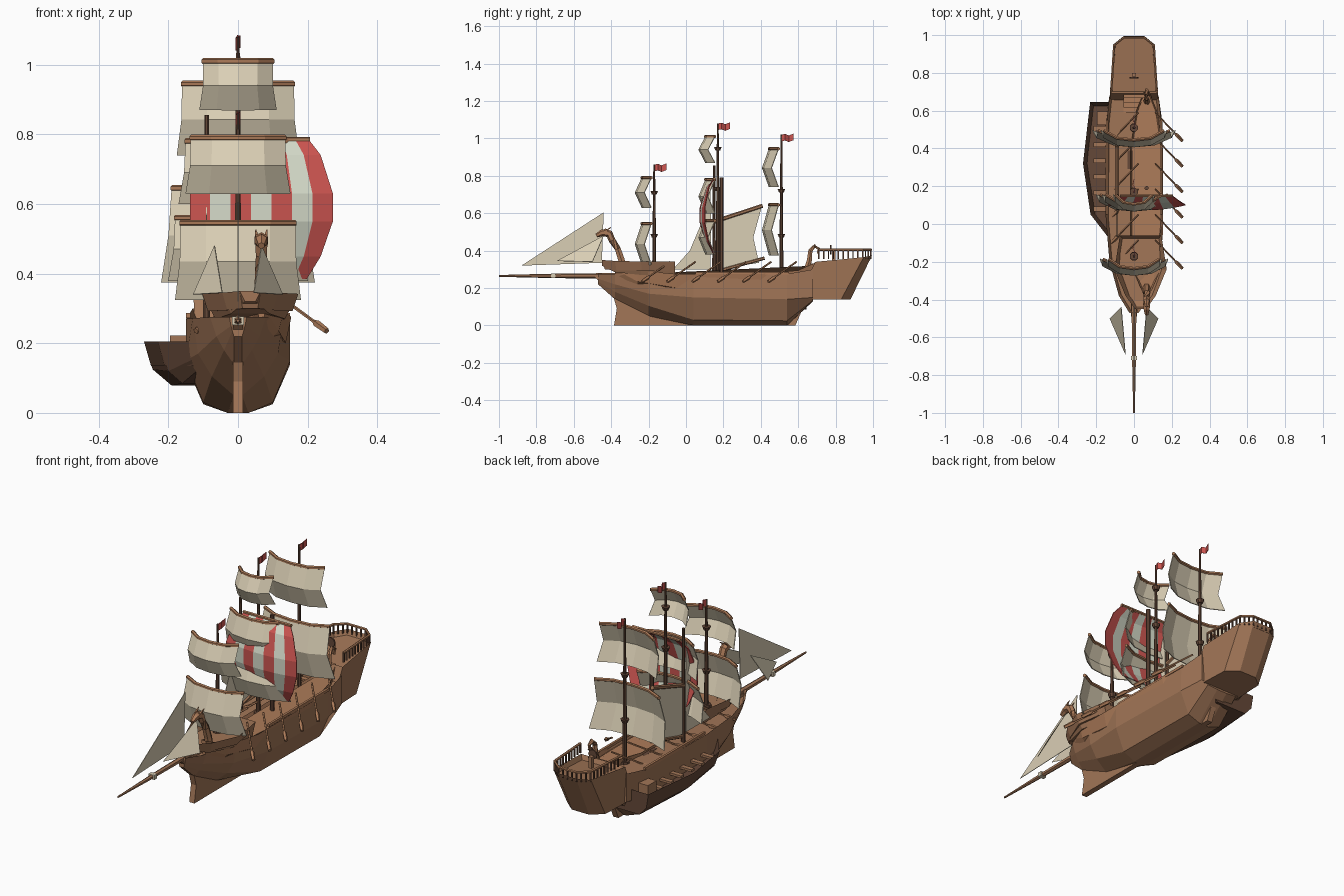
import bpy, bmesh, math
from mathutils import Vector as V

if "Cube" in bpy.data.objects:
    bpy.data.objects.remove(bpy.data.objects["Cube"])

def mat(name, c):
    m = bpy.data.materials.new(name)
    m.diffuse_color = (*c, 1)
    m.use_nodes = True
    m.node_tree.nodes["Principled BSDF"].inputs["Base Color"].default_value = m.diffuse_color
    return m

WOOD = mat("wood", (.36, .18, .095)); DARK = mat("dark_wood", (.13, .065, .04))
TRIM = mat("trim", (.42, .2, .1)); CREAM = mat("canvas", (.7, .62, .46))
RED = mat("red", (.6, .09, .08)); PALE = mat("pale", (.66, .7, .58))

def finish(name, bm, *mats, thick=0):
    bmesh.ops.recalc_face_normals(bm, faces=bm.faces)
    me = bpy.data.meshes.new(name)
    bm.to_mesh(me); bm.free()
    o = bpy.data.objects.new(name, me)
    bpy.context.collection.objects.link(o)
    for m in mats: me.materials.append(m)
    if thick:
        s = o.modifiers.new("thickness", 'SOLIDIFY'); s.thickness = thick; s.offset = 0
    return o

def grid(bm, rows, matfn=None):
    vs = [[bm.verts.new(p) for p in r] for r in rows]
    for i in range(len(rows) - 1):
        for j in range(len(rows[0]) - 1):
            f = bm.faces.new((vs[i][j], vs[i][j+1], vs[i+1][j+1], vs[i+1][j]))
            if matfn: f.material_index = matfn(i, j)
    return vs

def hollow(bm, face, rim, depth):
    # inset the top face and sink it to make bulwarks
    bmesh.ops.recalc_face_normals(bm, faces=bm.faces)
    bmesh.ops.inset_region(bm, faces=[face], thickness=rim, use_even_offset=True)
    for v in face.verts: v.co.z -= depth

def hull(name, stations, cx, rim, depth, m):
    # stations: (y, [(half width, z) from keel to rail])
    bm = bmesh.new()
    rows = [[(cx - w, y, z) for w, z in reversed(p)] + [(cx + w, y, z) for w, z in p] for y, p in stations]
    vs = grid(bm, rows)
    bm.faces.new(vs[0]); bm.faces.new(vs[-1])
    top = bm.faces.new([r[0] for r in vs] + [r[-1] for r in reversed(vs)])
    hollow(bm, top, rim, depth)
    return finish(name, bm, m)

def tube(name, pts, radii, m, n=6, closed=True):
    bm = bmesh.new(); rings = []
    pts = [V(p) for p in pts]
    if not isinstance(radii, (list, tuple)): radii = [radii] * len(pts)
    for i, p in enumerate(pts):
        d = (pts[min(i+1, len(pts)-1)] - pts[max(i-1, 0)]).normalized()
        a = d.cross(V((0, 0, 1)) if abs(d.z) < .9 else V((1, 0, 0))).normalized()
        b = d.cross(a)
        rings.append([p + radii[i] * (a * math.cos(t) + b * math.sin(t))
                      for t in [2 * math.pi * (k + .5) / n for k in range(n)]])
    vs = [[bm.verts.new(p) for p in r] for r in rings]
    for r, s in zip(vs, vs[1:]):
        for k in range(n): bm.faces.new((r[k], r[(k+1) % n], s[(k+1) % n], s[k]))
    bm.faces.new(vs[0]); bm.faces.new(vs[-1])
    return finish(name, bm, m)

def box(name, c, s, m):
    bm = bmesh.new()
    bmesh.ops.create_cube(bm, size=1)
    for v in bm.verts: v.co = V(c) + V((v.co.x * s[0], v.co.y * s[1], v.co.z * s[2]))
    return finish(name, bm, m)

def sheet(name, pts, m, thick=.003):
    bm = bmesh.new()
    bm.faces.new([bm.verts.new(p) for p in pts])
    return finish(name, bm, m, thick=thick)

# main hull and keel
hull("main_hull", [
    (-.47, [(.012, .22), (.016, .235), (.02, .25), (.025, .275)]),
    (-.38, [(.012, .14), (.04, .18), (.062, .22), (.08, .275)]),
    (-.2, [(.012, .05), (.075, .105), (.115, .17), (.13, .272)]),
    (.04, [(.03, 0), (.1, .03), (.15, .15), (.15, .27)]),
    (.54, [(.03, 0), (.1, .025), (.15, .14), (.145, .275)]),
    (.68, [(.03, .13), (.09, .135), (.13, .15), (.13, .3)])], 0, .014, .03, WOOD)
sheet("keel", [(0, y, z) for y, z in [(-.49, .26), (-.39, .16), (-.37, .09), (-.385, 0), (.585, 0),
      (.65, .15), (0, .15), (-.3, .26)]], WOOD, .03)

# stern castle with rail
bm = bmesh.new()
low = [(.12, .6, .14), (.11, .83, .14), (.05, .88, .14)]
high = [(.128, .69, .34), (.11, .95, .365), (.055, .995, .375)]
lo, hi = [[bm.verts.new(p) for p in r + [(-x, y, z) for x, y, z in reversed(r)]] for r in (low, high)]
for k in range(6): bm.faces.new((lo[k], lo[(k+1) % 6], hi[(k+1) % 6], hi[k]))
bm.faces.new(lo)
hollow(bm, bm.faces.new(hi), .012, .025)
finish("stern_castle", bm, WOOD)
rail = [V((.12, .71, .405)), V((.105, .945, .405)), V((.053, .988, .405))]
rail += [V((-p.x, p.y, p.z)) for p in reversed(rail)]
tube("stern_rail", rail, .007, TRIM)
for a, b in zip(rail, rail[1:]):
    n = max(3, round((b - a).length / .026))
    for k in range(n):
        p = a.lerp(b, k / n)
        tube("baluster", [p - V((0, 0, .05)), p], .005, DARK, 4)

# stern stairs and steering wheel
for k in range(4):
    box("stair", (0, .68 - k * .025, .32 - k * .02), (.11, .028, .02), TRIM)
box("wheel_post", (0, .79, .37), (.02, .02, .06), WOOD)
bm = bmesh.new()
bmesh.ops.create_circle(bm, radius=.025, segments=8, cap_ends=True)
for v in bm.verts: v.co = V((v.co.x, .775, .405 + v.co.y))
finish("steering_wheel", bm, DARK, thick=.008)

# forecastle
hull("forecastle", [
    (-.45, [(.015, .32), (.03, .35)]),
    (-.38, [(.055, .285), (.08, .345)]),
    (-.24, [(.1, .27), (.138, .342)]),
    (-.06, [(.09, .26), (.11, .342)])], .035, .016, .05, WOOD)

# bowsprit with collar
tube("bowsprit", [(0, -1, .265), (0, -.7, .265), (0, -.3, .265)], [.005, .012, .016], WOOD)
box("bowsprit_collar", (0, -.71, .265), (.034, .022, .024), CREAM)

def square_sail(my, zt, zb, wt, wb):
    # curved yard and chevron canvas in front of the mast
    us = [-1, -.55, 0, .55, 1]; back = [.05, .01, 0, .01, .05]
    rows = [[(u * w, my - .065 - f + b, z) for u, b in zip(us, back)] for z, w, f in
            ((zt, wt, 0), ((zt + zb) / 2, (wt + wb) / 2 - .006, .037), (zb, wb, 0))]
    bm = bmesh.new(); grid(bm, rows)
    finish("square_sail", bm, CREAM, thick=.004)
    tube("yard", rows[0], .009, TRIM)

# three masts: y, base, top, lookouts, sails
for y, z0, z1, tops, sails in [
        (-.17, .28, .86, (.48, .71), [(.79, .63, .135, .15), (.545, .325, .165, .18)]),
        (.17, .24, 1.08, (.73, .945), [(1.01, .87, .1, .11), (.78, .6, .15, .17), (.56, .38, .18, .2)]),
        (.51, .24, 1.02, (.48, .72), [(.945, .74, .16, .175), (.645, .375, .19, .22)])]:
    tube("mast", [(0, y, z0), (0, y, (z0 + z1) / 2), (0, y, z1)], [.012, .009, .005], DARK, 8)
    tube("mast_foot", [(0, y, z0 - .01), (0, y, z0 + .03)], .024, DARK, 8)
    for t in tops:
        tube("lookout", [(0, y, t - .01), (0, y, t + .01)], [.014, .022], DARK, 8)
    for s in sails: square_sail(y, *s)
    bm = bmesh.new()
    grid(bm, [[(dx, y + dy, z1 - h + dz) for dx, dy, dz in
               ((0, 0, 0), (.006, .02, .004), (-.006, .04, -.004), (0, .065, .006))] for h in (0, .035)])
    finish("flag", bm, RED, thick=.003)

# triangular bow sails
sheet("centre_jib", [(0, -.44, .605), (0, -.88, .32), (0, -.45, .335)], CREAM)
for s in (-1, 1):
    sheet("side_jib", [(s * .067, -.44, .48), (s * .128, -.5, .34), (s * .045, -.69, .345)], CREAM)

# longship set inside the main hull
LX = .067
hull("longship_hull", [
    (-.38, [(.008, .27), (.01, .3), (.014, .345)]),
    (-.26, [(.015, .2), (.05, .235), (.065, .295)]),
    (-.05, [(.02, .18), (.07, .2), (.086, .275)]),
    (.4, [(.02, .18), (.07, .2), (.086, .275)]),
    (.6, [(.015, .2), (.045, .23), (.055, .295)]),
    (.7, [(.008, .28), (.01, .3), (.014, .34)])], LX, .008, .02, TRIM)
tube("dragon_neck", [(LX, y, z) for y, z in [(-.33, .27), (-.345, .35), (-.365, .41), (-.395, .455), (-.41, .49), (-.44, .5)]],
     [.022, .02, .018, .018, .02, .02], TRIM)
tube("dragon_snout", [(LX, -.42, .495), (LX, -.45, .495), (LX, -.48, .48)], [.022, .018, .01], TRIM)
for s in (-1, 1):
    tube("dragon_horn", [(LX + s * .013, -.43, .505), (LX + s * .016, -.4, .525)], [.007, .002], TRIM, 4)
tube("curled_tail", [(LX, y, z) for y, z in [(.64, .28), (.66, .35), (.665, .4), (.69, .425), (.71, .41), (.705, .385)]],
     [.018, .015, .013, .011, .009, .007], TRIM)
tube("longship_mast", [(LX, .19, .22), (LX, .19, .79)], .011, DARK, 8)
tube("longship_yard", [(LX - .14, .15, .785), (LX + .14, .15, .785)], .008, TRIM)
bm = bmesh.new()
rows = []
for z, w, f in ((.785, .135, 0), (.74, .17, .04), (.63, .205, .075), (.55, .205, .075), (.45, .17, .045), (.385, .13, .005)):
    rows.append([(LX + w * u, .15 - f * (1 - .35 * u * u), z) for u in [k / 3.5 - 1 for k in range(8)]])
grid(bm, rows, lambda i, j: j % 2)
finish("striped_sail", bm, RED, PALE, thick=.005)

# oars on both sides of the longship
for k in range(6):
    for s in (-1, 1):
        y = .44 - k * .135
        a, b = V((LX + s * .045, y + .15, .34)), V((LX + s * .188, y, .235))
        tube("oar", [a, a.lerp(b, .74), a.lerp(b, .8), b], [.005, .005, .011, .009], TRIM, 5)

# sloop set into the left side
SX = -.09
hull("sloop_hull", [
    (-.12, [(.005, .14), (.006, .17), (.008, .205)]),
    (.05, [(.07, .085), (.11, .12), (.14, .205)]),
    (.32, [(.1, .078), (.155, .125), (.18, .205)]),
    (.645, [(.09, .085), (.13, .13), (.142, .205)])], SX, .02, .07, DARK)
for k in range(6):
    box("bench", (SX, .08 + k * .085, .178), (.25, .025, .012), WOOD)
box("sloop_locker", (SX - .07, .56, .19), (.07, .07, .065), WOOD)
tube("sloop_mast", [(SX, .15, .14), (SX, .15, .855)], [.012, .007], DARK, 8)
boom, gaff = [(SX, .15, .285), (SX, .42, .36)], [(SX, .15, .555), (SX, .41, .64)]
tube("boom", boom, .009, WOOD)
tube("gaff", gaff, .011, WOOD)
sheet("gaff_sail", [(SX, .16, .3), (SX, .39, .335), (SX, .36, .47), (SX, .405, .635), (SX, .16, .555)], CREAM)
sheet("sloop_jib", [(SX, -.07, .3), (SX, .02, .4), (SX, .075, .53), (SX, .13, .78), (SX, .135, .5), (SX, .13, .3)], CREAM)

# side gun blocks and hatch on the deck
box("deck_hatch", (0, .34, .25), (.07, .1, .02), DARK)
for s in (-1, 1):
    box("deck_rail", (s * .143, .3, .28), (.012, .5, .014), TRIM)
